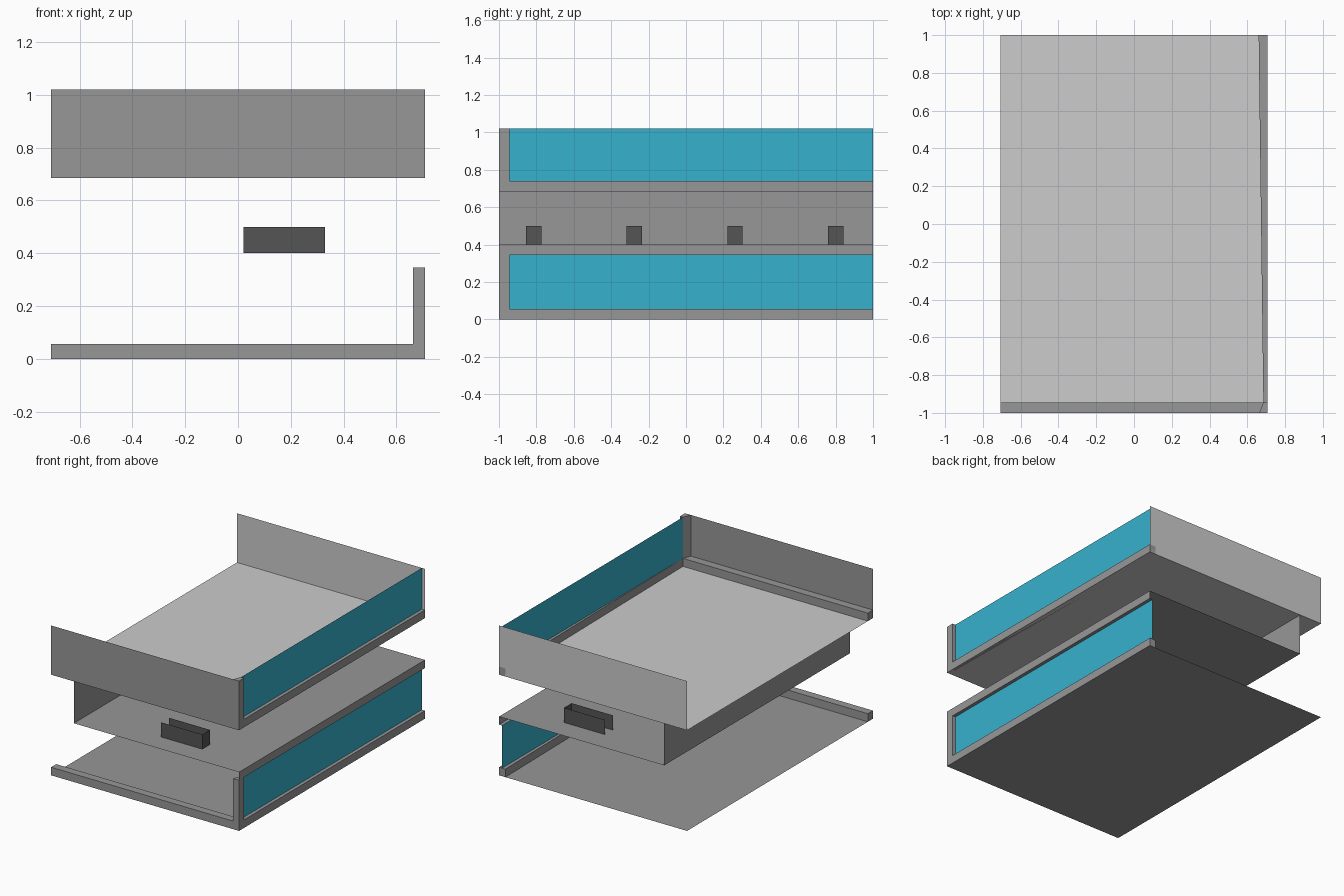
import bpy

if "Cube" in bpy.data.objects:
    bpy.data.objects.remove(bpy.data.objects["Cube"])


def material(name, rgb):
    m = bpy.data.materials.new(name)
    m.diffuse_color = (*rgb, 1)
    m.use_nodes = True
    m.node_tree.nodes["Principled BSDF"].inputs["Base Color"].default_value = m.diffuse_color
    return m


GREY = material("mid_grey", (0.309, 0.309, 0.309))
LIGHT = material("light_grey", (0.604, 0.604, 0.604))
DARK = material("dark_grey", (0.089, 0.089, 0.089))
BLUE = material("blue_glass", (0.037, 0.44, 0.617))


def make(name, verts, faces, mat):
    me = bpy.data.meshes.new(name)
    me.from_pydata(verts, [], faces)
    me.materials.append(mat)
    me.update()
    ob = bpy.data.objects.new(name, me)
    bpy.context.collection.objects.link(ob)
    return ob


def wall(name, path, z0, z1, mat):
    """Thin upright sheet following a plan path."""
    n = len(path)
    verts = [(x, y, z0) for x, y in path] + [(x, y, z1) for x, y in path]
    make(name, verts, [(i, i + 1, n + i + 1, n + i) for i in range(n - 1)], mat)


def sheet(name, x0, x1, y0, y1, z, mat):
    """Thin level sheet."""
    make(name, [(x0, y0, z), (x1, y0, z), (x1, y1, z), (x0, y1, z)], [(0, 1, 2, 3)], mat)


def prism(name, plan, z0, z1, mat):
    """Solid with a counter-clockwise plan."""
    n = len(plan)
    verts = [(x, y, z0) for x, y in plan] + [(x, y, z1) for x, y in plan]
    faces = [(i, (i + 1) % n, n + (i + 1) % n, n + i) for i in range(n)]
    faces += [tuple(range(n - 1, -1, -1)), tuple(range(n, 2 * n))]
    make(name, verts, faces, mat)


W, T = 0.708, 0.055          # half width, frame thickness
YI = -1 + T                  # inner line of the front frame
XP, XF, XB = 0.685, 0.663, 0.66   # pane line, post corner, sill back corner
MID, UP, TOP = 0.4, 0.685, 1.02   # storey heights

# Floors
sheet("lower_floor", -W, W, -1, 1, 0, GREY)
sheet("middle_floor", -0.536, W, -1, 1, MID, GREY)
sheet("upper_floor", -W, W, -1, 1, UP, LIGHT)

# Window frames and panes for the lower and upper storeys
for level, z, head in (("lower", 0, MID - T), ("upper", UP, TOP)):
    prism(level + "_front_sill", [(-W, -1), (W, -1), (W, YI), (-W, YI)], z, z + T, GREY)
    prism(level + "_side_sill", [(XP, YI), (W, YI), (W, 1), (XB, 1)], z, z + T, GREY)
    prism(level + "_corner_post", [(XF, -1), (W, -1), (W, YI), (XP, YI)], z + T, head, GREY)
    wall(level + "_pane", [(XP, YI), (XP, 1)], z + T, head, BLUE)

# Strip above the lower pane, with its underside
wall("lower_header", [(W, -1), (W, 1)], MID - T, MID, GREY)
sheet("lower_header_underside", XP, W, YI, 1, MID - T, GREY)

# End walls and the set-back left wall
wall("upper_front_wall", [(-W, -1), (XF, -1)], UP + T, TOP, GREY)
wall("upper_back_wall", [(W, 1), (-W, 1)], UP, TOP, LIGHT)
wall("middle_left_wall", [(-0.536, 1), (-0.536, -1)], MID, UP, GREY)

# Four U-shaped brackets standing on the middle floor
for i in range(4):
    y = -0.855 + 0.538 * i
    wall(f"bracket_{i + 1}", [(0.02, y), (0.33, y), (0.33, y + 0.082), (0.02, y + 0.082)],
         MID, 0.5, DARK)
